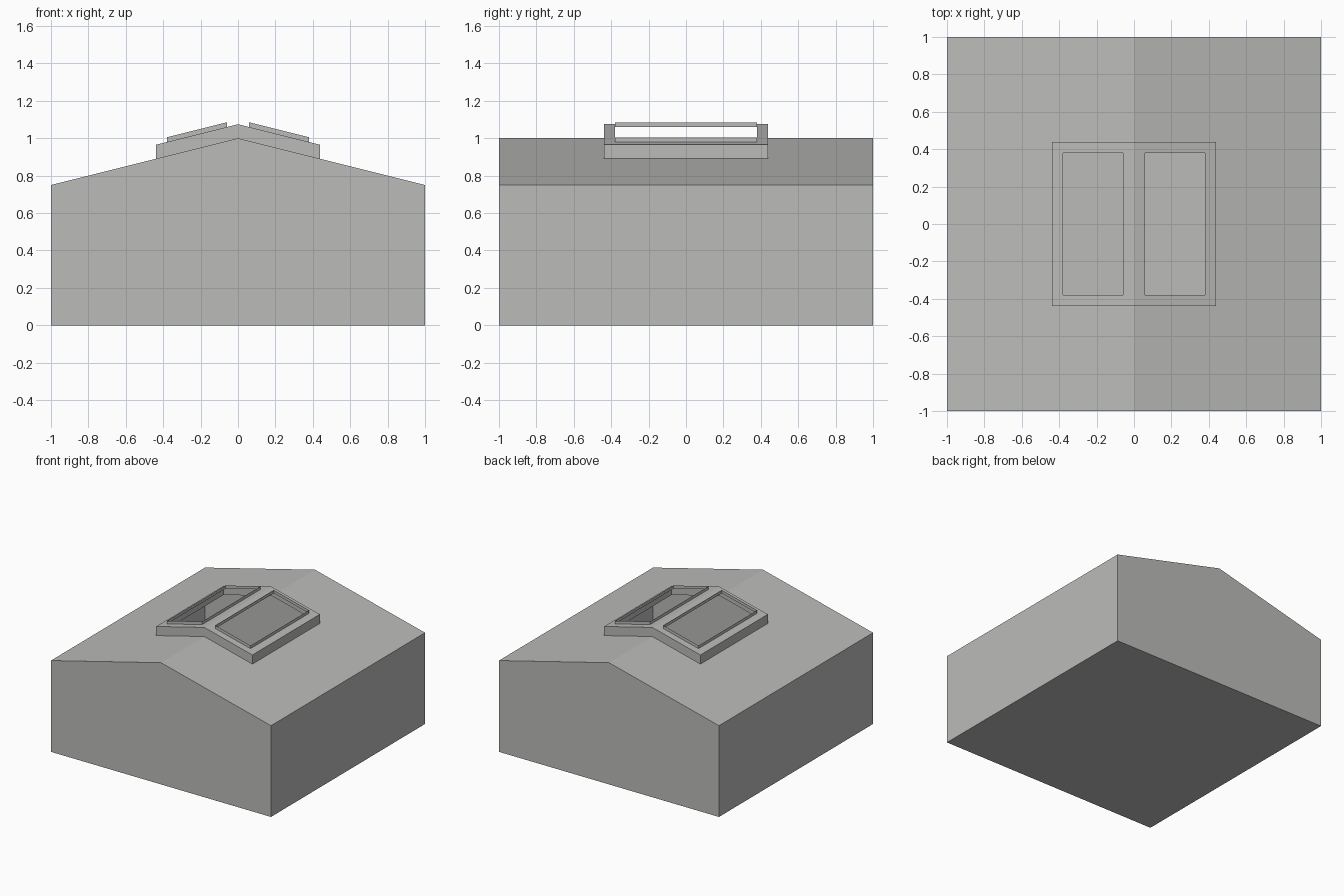
import bpy, bmesh

if "Cube" in bpy.data.objects:
    bpy.data.objects.remove(bpy.data.objects["Cube"])

RIDGE, SLOPE = 1.0, 0.25      # roof height at the ridge, fall per unit of x
CURB, LIFT = 0.4375, 0.075    # skylight curb half size and height above roof
RIM_H = 0.025                 # rim height above the curb
IN_X, OUT_X, HOLE_Y = 0.06, 0.38, 0.38   # skylight openings

grey = bpy.data.materials.new("light_grey")
grey.diffuse_color = (0.5, 0.5, 0.49, 1)
grey.use_nodes = True
grey.node_tree.nodes["Principled BSDF"].inputs["Base Color"].default_value = grey.diffuse_color


def roof_z(x):
    return RIDGE - SLOPE * abs(x)


def finish(name, bm):
    bmesh.ops.remove_doubles(bm, verts=bm.verts[:], dist=1e-5)
    me = bpy.data.meshes.new(name)
    bm.to_mesh(me)
    bm.free()
    me.materials.append(grey)
    ob = bpy.data.objects.new(name, me)
    bpy.context.collection.objects.link(ob)
    return ob


def sheet(bm, xs, ys, lift, is_hole):
    """Grid of quads following the roof slope, leaving out the hole cells."""
    for x0, x1 in zip(xs, xs[1:]):
        for y0, y1 in zip(ys, ys[1:]):
            if is_hole((x0 + x1) / 2, (y0 + y1) / 2):
                continue
            bm.faces.new([bm.verts.new((x, y, roof_z(x) + lift))
                          for x, y in ((x0, y0), (x1, y0), (x1, y1), (x0, y1))])


def band(bm, xs, y, bottom, top):
    """Upright walls around a rectangle; bottom and top are heights by x."""
    loop = [(x, -y) for x in xs] + [(x, y) for x in reversed(xs)]
    for a, b in zip(loop, loop[1:] + loop[:1]):
        bm.faces.new([bm.verts.new((p[0], p[1], f(p[0])))
                      for p, f in ((a, bottom), (b, bottom), (b, top), (a, top))])


# House walls and floor (hollow shell)
bm = bmesh.new()
band(bm, [-1, 0, 1], 1, lambda x: 0, roof_z)
bm.faces.new([bm.verts.new((x, y, 0))
              for x, y in ((-1, -1), (-1, 1), (1, 1), (1, -1))])
finish("house_walls", bm)

# Gable roof, open beneath the skylight
bm = bmesh.new()
sheet(bm, [-1, -CURB, 0, CURB, 1], [-1, -CURB, CURB, 1], 0,
      lambda x, y: abs(x) < CURB and abs(y) < CURB)
finish("roof", bm)

# Skylight curb: sides and top with two openings
bm = bmesh.new()
band(bm, [-CURB, 0, CURB], CURB, roof_z, lambda x: roof_z(x) + LIFT)
sheet(bm, [-CURB, -OUT_X, -IN_X, 0, IN_X, OUT_X, CURB],
      [-CURB, -HOLE_Y, HOLE_Y, CURB], LIFT,
      lambda x, y: IN_X < abs(x) < OUT_X and abs(y) < HOLE_Y)
finish("skylight_curb", bm)

# Thin upstanding rim around each opening
for side, xs in (("left", [-OUT_X, -IN_X]), ("right", [IN_X, OUT_X])):
    bm = bmesh.new()
    band(bm, xs, HOLE_Y, lambda x: roof_z(x) + LIFT,
         lambda x: roof_z(x) + LIFT + RIM_H)
    finish("skylight_rim_" + side, bm)
